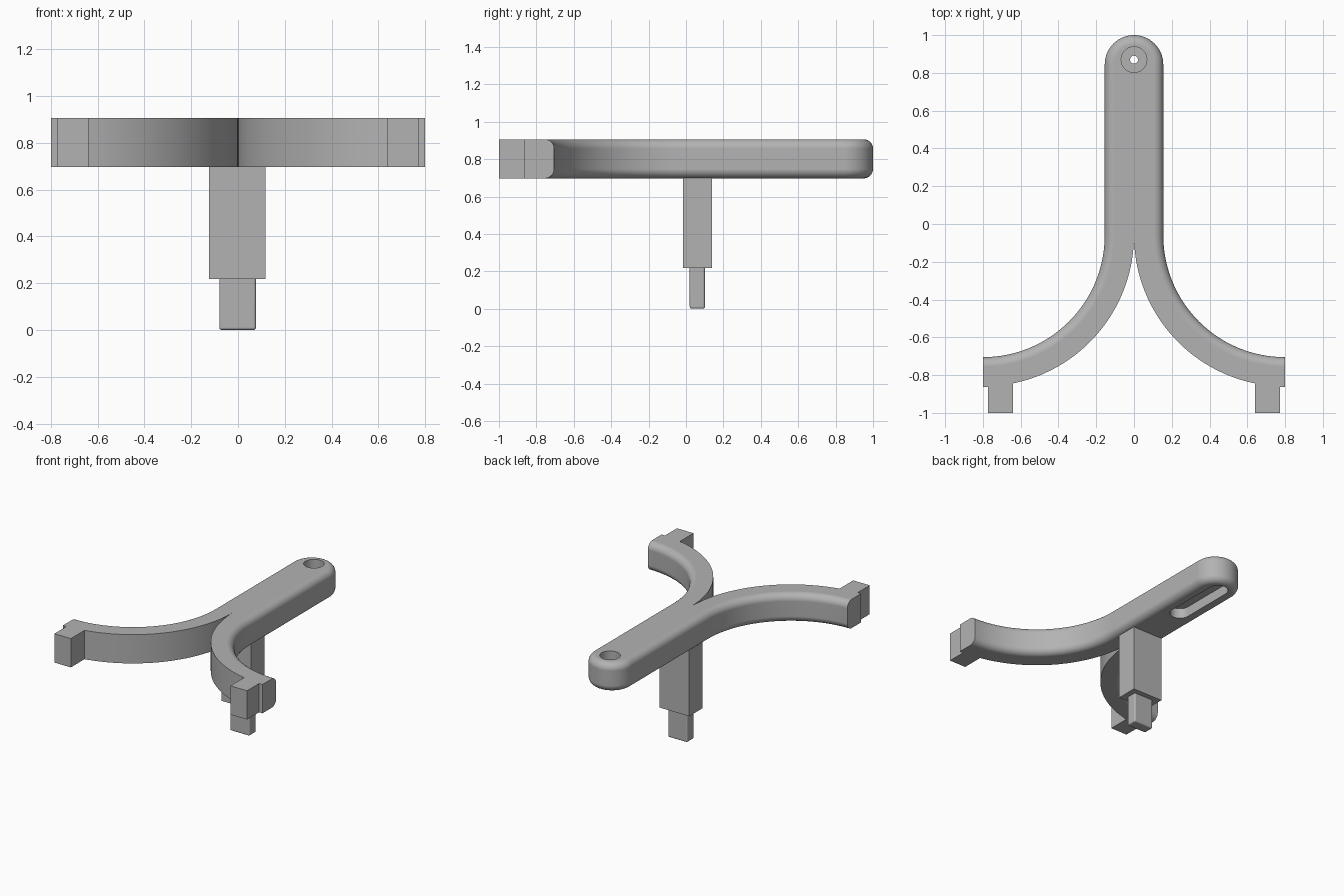
import bpy, bmesh
from math import pi, sin, cos, acos

cube = bpy.data.objects.get("Cube")
if cube:
    bpy.data.objects.remove(cube, do_unlink=True)

grey = bpy.data.materials.new("plain_grey")
grey.use_nodes = True
COLOUR = (0.45, 0.45, 0.45, 1)
grey.diffuse_color = COLOUR
grey.node_tree.nodes["Principled BSDF"].inputs["Base Color"].default_value = COLOUR

BOTTOM, TOP = 0.697, 0.906
FILLET = 0.05


def arc(cx, cy, r, a0, a1, n):
    return [(cx + r * cos(a0 + (a1 - a0) * i / n),
             cy + r * sin(a0 + (a1 - a0) * i / n)) for i in range(n + 1)]


def loft(name, rings):
    """Solid from stacked rings, each (list of xy points, z)."""
    bm = bmesh.new()
    loops = [[bm.verts.new((x, y, z)) for x, y in pts] for pts, z in rings]
    n = len(loops[0])
    for low, high in zip(loops, loops[1:]):
        for i in range(n):
            j = (i + 1) % n
            bm.faces.new((low[i], low[j], high[j], high[i]))
    bm.faces.new(loops[0][::-1])
    bm.faces.new(loops[-1])
    bmesh.ops.recalc_face_normals(bm, faces=bm.faces)
    mesh = bpy.data.meshes.new(name)
    bm.to_mesh(mesh)
    bm.free()
    mesh.materials.append(grey)
    ob = bpy.data.objects.new(name, mesh)
    bpy.context.collection.objects.link(ob)
    return ob


def box(name, x, y, z):
    pts = [(x[0], y[0]), (x[1], y[0]), (x[1], y[1]), (x[0], y[1])]
    return loft(name, [(pts, z[0]), (pts, z[1])])


def activate(ob):
    bpy.ops.object.select_all(action='DESELECT')
    ob.select_set(True)
    bpy.context.view_layer.objects.active = ob


def cut(ob, cutter):
    mod = ob.modifiers.new("cut", 'BOOLEAN')
    mod.operation = 'DIFFERENCE'
    mod.solver = 'EXACT'
    mod.object = cutter
    activate(ob)
    bpy.ops.object.modifier_apply(modifier=mod.name)
    bpy.data.objects.remove(cutter, do_unlink=True)


def outline(d):
    """Forked outline, with its rounded outer edge drawn in by d."""
    half = arc(0.8, -0.06, 0.8, pi, pi + acos(0.2), 32)                # inner curve
    half += [(0.64, -1), (0.773, -1), (0.773, -0.863), (0.8, -0.863)]  # end tab
    half += arc(0.8, -0.06, 0.645 + d, 1.5 * pi, pi, 32)               # outer curve
    half += arc(0, 0.845, 0.155 - d, 0, pi / 2, 16)                    # round head
    half[0], half[-1] = (0, -0.06), (0, 1 - d)
    return half + [(-x, y) for x, y in half[-2:0:-1]]


# Forked hook body with filleted outer edges
STEPS = 8
quarter = [(FILLET * (1 - sin(a)), FILLET * (1 - cos(a)))
           for a in [pi / 2 * i / STEPS for i in range(STEPS + 1)]]
rings = [(outline(d), BOTTOM + h) for d, h in quarter[::-1]]
rings = [(outline(FILLET * (1 - sin(pi / 2 * i / STEPS))),
          BOTTOM + FILLET * (1 - cos(pi / 2 * i / STEPS))) for i in range(STEPS + 1)]
rings += [(pts, BOTTOM + TOP - z) for pts, z in rings[::-1]]
body = loft("forked_body", rings)

# Counterbore, through hole and underside slot
circle = lambda r: arc(0, 0.87, r, 0, 2 * pi, 32)[:-1]
cut(body, loft("counterbore_cutter", [(circle(0.068), 0.8), (circle(0.068), 1)]))
slot = arc(0, 0.875, 0.068, 0, pi, 16) + arc(0, 0.48, 0.068, pi, 2 * pi, 16)
cut(body, loft("slot_cutter", [(slot, 0.6), (slot, 0.77)]))
cut(body, loft("hole_cutter", [(circle(0.021), 0.6), (circle(0.021), 1)]))

# Stem and its rounded peg
stem = box("stem", (-0.123, 0.117), (-0.016, 0.139), (0.218, BOTTOM + 0.01))
peg = box("peg", (-0.08, 0.077), (0.02, 0.101), (0, 0.23))
bevel = peg.modifiers.new("rounding", 'BEVEL')
bevel.width = 0.011
bevel.segments = 4

# Smooth curves, crisp edges
for ob in (body, peg):
    activate(ob)
    bpy.ops.object.shade_smooth_by_angle(angle=pi / 6)
    weighted = ob.modifiers.new("clean_shading", 'WEIGHTED_NORMAL')
    weighted.keep_sharp = True
